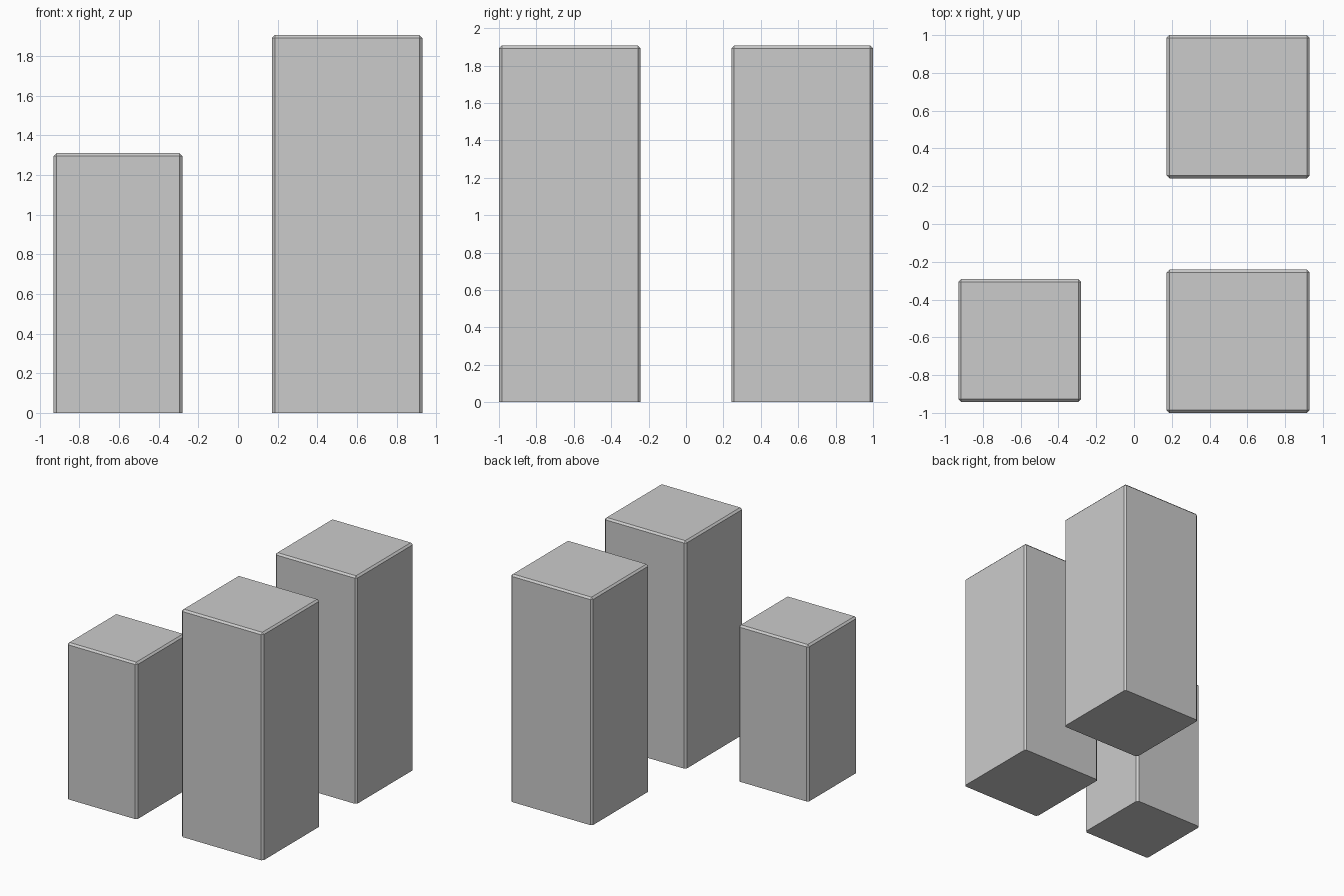
import bpy, bmesh
from mathutils import Matrix, Vector

if "Cube" in bpy.data.objects:
    bpy.data.objects.remove(bpy.data.objects["Cube"])


def block(name, x, y, width, height, chamfer=0.015):
    """Square tower standing on z = 0, chamfered everywhere but the base."""
    bm = bmesh.new()
    bmesh.ops.create_cube(bm, size=1, matrix=Matrix.LocRotScale(
        Vector((0, 0, height / 2)), None, Vector((width, width, height))))
    edges = [e for e in bm.edges if any(v.co.z > 0.01 for v in e.verts)]
    bmesh.ops.bevel(bm, geom=edges, offset=chamfer, segments=1,
                    profile=0.5, affect='EDGES')
    mesh = bpy.data.meshes.new(name)
    bm.to_mesh(mesh)
    bm.free()
    obj = bpy.data.objects.new(name, mesh)
    obj.location = (x, y, 0)
    bpy.context.collection.objects.link(obj)


# Two tall towers on the right, mirrored front to back
for side, sign in (("front", -1), ("back", 1)):
    block(f"tall_tower_{side}", 0.551, sign * 0.621, 0.758, 1.907)

# Shorter tower at front left
block("short_tower", -0.605, -0.617, 0.65, 1.311)
